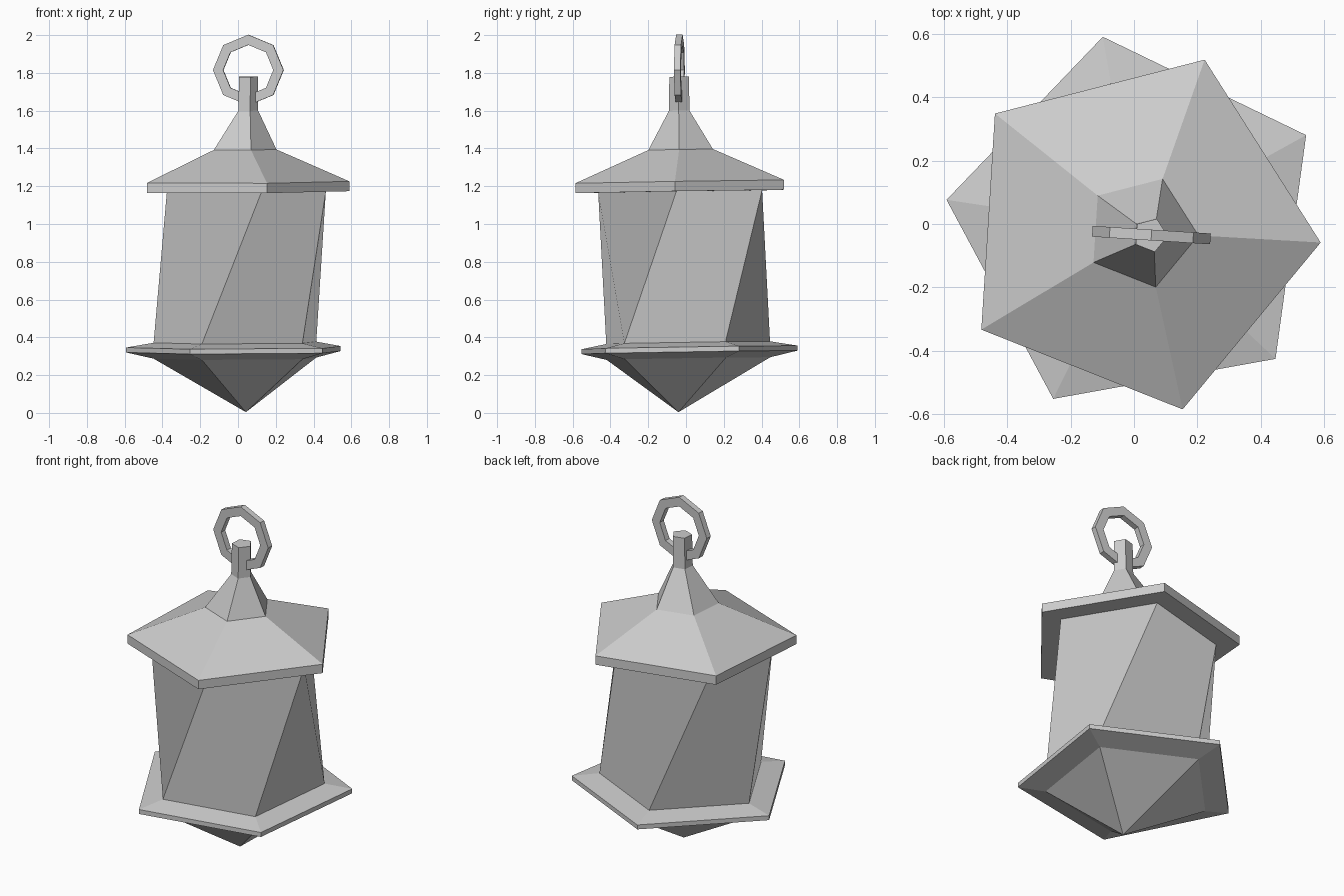
import bpy
from math import cos, sin, radians
from mathutils import Matrix

if "Cube" in bpy.data.objects:
    bpy.data.objects.remove(bpy.data.objects["Cube"])

SIDES = 5
BASE = 28.2          # corner angle of the base
TOP = BASE + 40.2    # corner angle of the twisted upper half


def make(name, verts, faces):
    mesh = bpy.data.meshes.new(name)
    mesh.from_pydata(verts, [], faces)
    mesh.update()
    obj = bpy.data.objects.new(name, mesh)
    bpy.context.collection.objects.link(obj)
    return obj


def loft(name, rings, tip=None, cap=False):
    """Skin pentagons (radius, z, x, y, angle) from bottom to top, each leaning slightly."""
    verts, faces = [], []
    for r, z, cx, cy, ang in rings:
        for i in range(SIDES):
            a = radians(ang + i * 360 / SIDES)
            dx, dy = r * cos(a), r * sin(a)
            verts.append((cx + dx, cy + dy, z + 0.004 * dx + 0.016 * dy))
    for k in range(len(rings) - 1):
        a, b = k * SIDES, (k + 1) * SIDES
        for i in range(SIDES):
            j = (i + 1) % SIDES
            faces.append((a + j, b + j, b + i, a + i))
    if tip:
        verts.append(tip)
        n = len(verts) - 1
        faces += [(n, (i + 1) % SIDES, i) for i in range(SIDES)]
    if cap:
        s = (len(rings) - 1) * SIDES
        faces.append(tuple(range(s, s + SIDES)))
    return make(name, verts, faces)


low = (0.46, 0.372, 0.009, -0.008, BASE)
high = (0.457, 1.172, 0.009, -0.022, TOP)

# Pointed base with a thin rim
loft("base", [
    (0.46, 0.288, 0.009, -0.006, BASE),
    (0.607, 0.321, 0.009, -0.006, BASE),
    (0.607, 0.347, 0.009, -0.006, BASE),
    low], tip=(0.042, -0.04, 0.004))

# Twisted lantern body
loft("body", [low, high])

# Two-stage roof ending in a post
loft("roof", [
    high,
    (0.582, 1.172, 0.009, -0.022, TOP),
    (0.582, 1.224, 0.009, -0.022, TOP),
    (0.18, 1.394, 0.024, -0.025, TOP),
    (0.057, 1.6, 0.05, -0.035, TOP),
    (0.055, 1.78, 0.052, -0.035, TOP)], cap=True)

# Eight-sided hanging ring with a rectangular section
N = 8
section = [(0.187, -0.017), (0.187, 0.017), (0.133, 0.017), (0.133, -0.017)]
verts = [(r * cos(radians(45 * i)), y, r * sin(radians(45 * i)))
         for i in range(N) for r, y in section]
faces = [(i * 4 + k, i * 4 + (k + 1) % 4,
          (i + 1) % N * 4 + (k + 1) % 4, (i + 1) % N * 4 + k)
         for i in range(N) for k in range(4)]
ring = make("hanging_ring", verts, faces)
ring.data.transform(Matrix.Translation((0.055, -0.035, 1.815))
                    @ Matrix.Rotation(radians(-3.7), 4, 'Z'))
